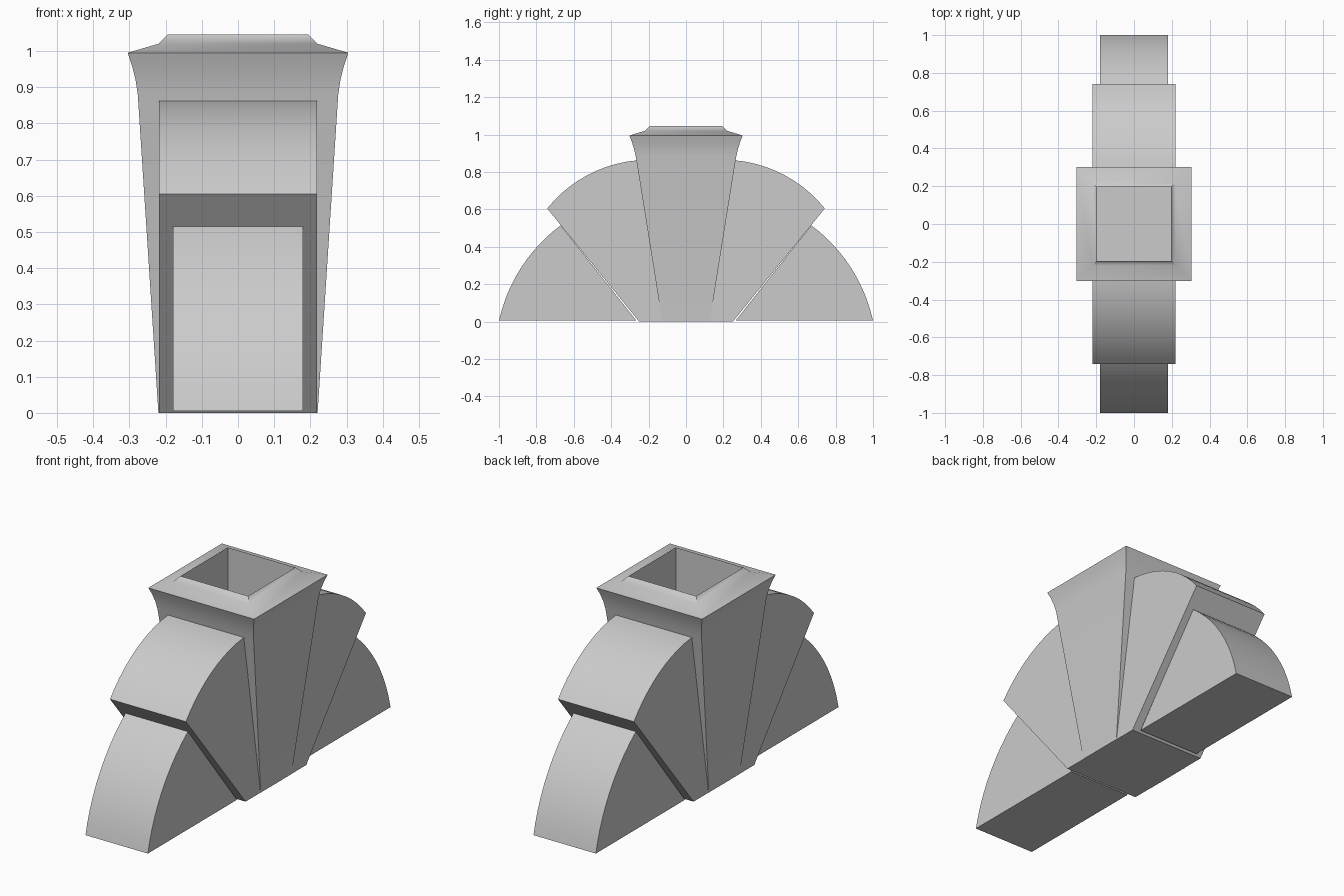
import bpy, bmesh, math
from mathutils import Vector

if "Cube" in bpy.data.objects:
    bpy.data.objects.remove(bpy.data.objects["Cube"])


def finish(name, bm):
    bmesh.ops.recalc_face_normals(bm, faces=bm.faces)
    me = bpy.data.meshes.new(name)
    bm.to_mesh(me)
    bm.free()
    ob = bpy.data.objects.new(name, me)
    bpy.context.collection.objects.link(ob)
    bpy.ops.object.select_all(action='DESELECT')
    ob.select_set(True)
    bpy.context.view_layer.objects.active = ob
    bpy.ops.object.shade_smooth_by_angle(angle=math.radians(30))
    return ob


def arc(a, b, sag, n=10):
    """Circular arc from a to b, bulging away from the origin."""
    a, b = Vector(a), Vector(b)
    mid, half = (a + b) / 2, (b - a).length / 2
    out = Vector((b.y - a.y, a.x - b.x)).normalized()
    if out.dot(mid) < 0:
        out.negate()
    r = (half * half + sag * sag) / (2 * sag)
    c = mid + out * (sag - r)
    t = (b - a).normalized()
    h = math.asin(half / r)
    return [c + (out * math.cos(h * k) + t * math.sin(h * k)) * r
            for k in (2 * i / n - 1 for i in range(n + 1))]


def wedge(name, profile, half_width, side):
    """Extrude a (y, z) outline across x."""
    bm = bmesh.new()
    f = bm.faces.new([bm.verts.new((-half_width, side * p[0], p[1])) for p in profile])
    res = bmesh.ops.extrude_face_region(bm, geom=[f])
    vs = [v for v in res['geom'] if isinstance(v, bmesh.types.BMVert)]
    bmesh.ops.translate(bm, verts=vs, vec=(2 * half_width, 0, 0))
    return finish(name, bm)


# Outer and middle stones of the fan, mirrored front and back
outer = [(0.265, 0.005)] + arc((1.0, 0.005), (0.67, 0.515), 0.055)
middle = [(0.125, 0.0), (0.25, 0.0)] + arc((0.742, 0.605), (0.265, 0.862), 0.055) + [(0.25, 0.84)]
for side, tag in ((-1, "front"), (1, "back")):
    wedge("outer_stone_" + tag, outer, 0.18, side)
    wedge("middle_stone_" + tag, middle, 0.219, side)

# Flared keystone with stepped rim and square socket: (z, half x, half y)
rings = [(0.0, 0.22, 0.127), (0.88, 0.277, 0.268), (0.92, 0.283, 0.277),
         (0.96, 0.293, 0.289), (0.995, 0.305, 0.303), (1.02, 0.22, 0.22),
         (1.045, 0.195, 0.195), (0.7, 0.195, 0.195)]
bm = bmesh.new()
loops = [[bm.verts.new((sx * hx, sy * hy, z))
          for sx, sy in ((-1, -1), (1, -1), (1, 1), (-1, 1))] for z, hx, hy in rings]
for lo, hi in zip(loops, loops[1:]):
    for i in range(4):
        j = (i + 1) % 4
        bm.faces.new((lo[i], lo[j], hi[j], hi[i]))
bm.faces.new(loops[0][::-1])
bm.faces.new(loops[-1])
finish("keystone", bm)
